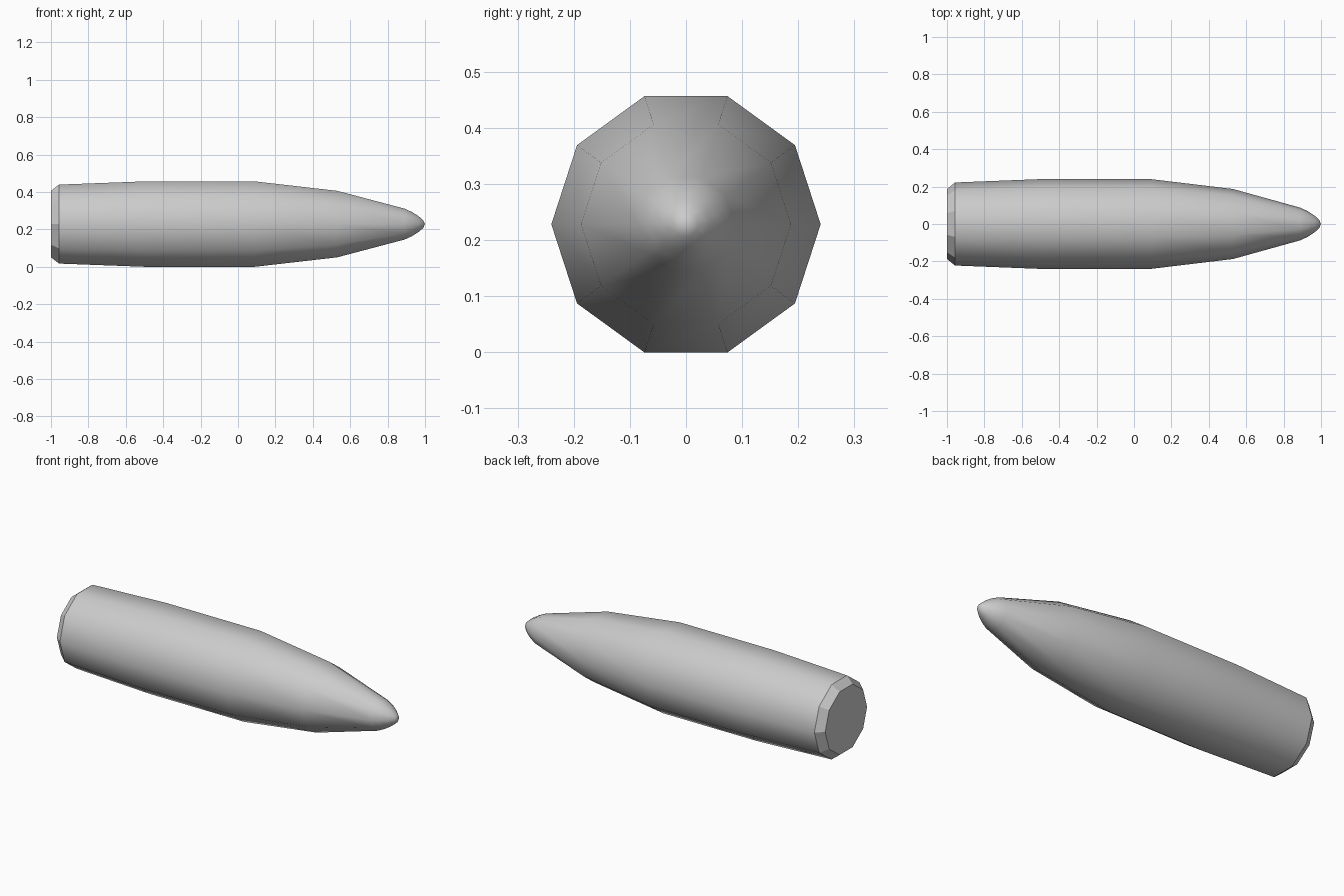
import bpy, bmesh
from math import cos, sin, pi

cube = bpy.data.objects.get("Cube")
if cube:
    bpy.data.objects.remove(cube, do_unlink=True)

SIDES = 10
CENTER_Z = 0.228
# (x, radius) from the tail to just before the pointed nose
PROFILE = [(-1, 0.187), (-0.957, 0.222), (-0.5, 0.24), (0.09, 0.24), (0.53, 0.187),
           (0.89, 0.087), (0.93, 0.068), (0.965, 0.045), (0.99, 0.022)]

grey = bpy.data.materials.new("grey metal")
grey.use_nodes = True
color = (0.6, 0.6, 0.6, 1)
grey.diffuse_color = color
grey.node_tree.nodes["Principled BSDF"].inputs["Base Color"].default_value = color

# Ten-sided body lofted along x
bm = bmesh.new()
rings = []
for x, r in PROFILE:
    angles = [2 * pi * i / SIDES for i in range(SIDES)]
    rings.append([bm.verts.new((x, r * cos(a), CENTER_Z + r * sin(a))) for a in angles])

for a, b in zip(rings, rings[1:]):
    for i in range(SIDES):
        j = (i + 1) % SIDES
        bm.faces.new((a[i], a[j], b[j], b[i])).smooth = True

# Nose fan and flat tail cap
nose = bm.verts.new((1, 0, CENTER_Z))
for i in range(SIDES):
    bm.faces.new((rings[-1][i], rings[-1][(i + 1) % SIDES], nose)).smooth = True
bm.faces.new(rings[0])

# Crisp edges around the tail bevel
tail = set(rings[0] + rings[1])
for e in bm.edges:
    if all(v in tail for v in e.verts):
        e.smooth = False

bmesh.ops.recalc_face_normals(bm, faces=bm.faces)
mesh = bpy.data.meshes.new("bullet_body")
bm.to_mesh(mesh)
bm.free()
mesh.materials.append(grey)
body = bpy.data.objects.new("bullet_body", mesh)
bpy.context.collection.objects.link(body)
